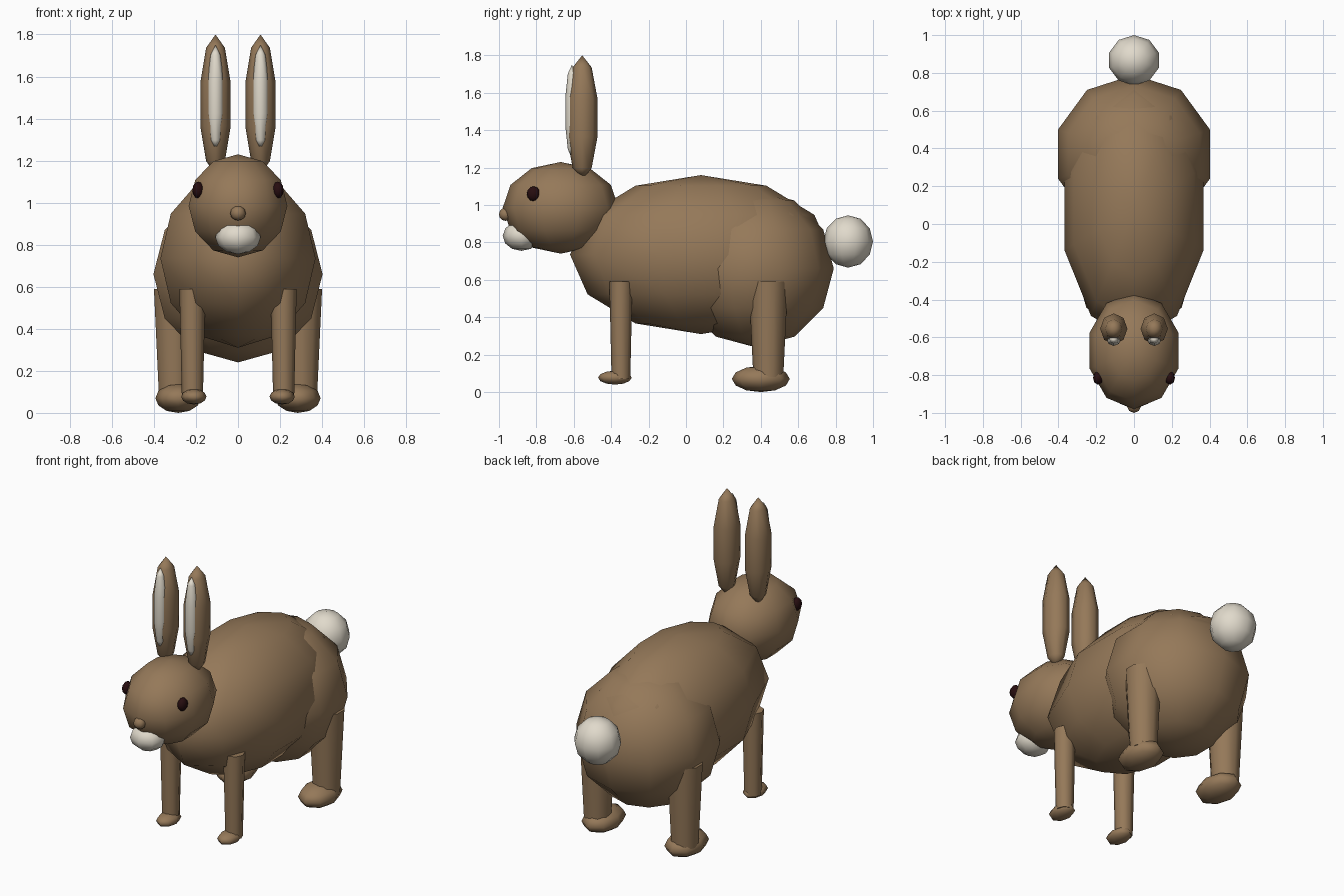
import bpy
import bmesh
from mathutils import Matrix, Vector

cube = bpy.data.objects.get("Cube")
if cube:
    bpy.data.objects.remove(cube, do_unlink=True)


def material(name, rgb):
    mat = bpy.data.materials.new(name)
    mat.use_nodes = True
    mat.diffuse_color = (*rgb, 1)
    shader = mat.node_tree.nodes["Principled BSDF"]
    shader.inputs["Base Color"].default_value = (*rgb, 1)
    shader.inputs["Roughness"].default_value = 0.9
    return mat


FUR = material("brown fur", (0.30, 0.19, 0.10))
CREAM = material("cream fur", (0.75, 0.70, 0.60))
DARK = material("dark eye", (0.02, 0.004, 0.005))


def finish(name, bm, mat):
    """Turn a bmesh into an object with smooth sides and flat caps."""
    for face in bm.faces:
        face.smooth = len(face.verts) <= 4
    mesh = bpy.data.meshes.new(name)
    bm.to_mesh(mesh)
    bm.free()
    mesh.materials.append(mat)
    obj = bpy.data.objects.new(name, mesh)
    bpy.context.collection.objects.link(obj)
    return obj


def ball(name, centre, radii, mat, sides=10, rings=6):
    """Low-poly ellipsoid with its poles on the z axis."""
    bm = bmesh.new()
    place = Matrix.Translation(centre) @ Matrix.Diagonal((*radii, 1))
    bmesh.ops.create_uvsphere(bm, u_segments=sides, v_segments=rings,
                              radius=1, matrix=place)
    return finish(name, bm, mat)


def leg(name, bottom, top, r_bottom, r_top, sides=10):
    """Tapered upright leg between two points."""
    bm = bmesh.new()
    bottom, top = Vector(bottom), Vector(top)
    bmesh.ops.create_cone(bm, cap_ends=True, segments=sides,
                          radius1=r_bottom, radius2=r_top,
                          depth=top.z - bottom.z,
                          matrix=Matrix.Translation((bottom + top) / 2))
    return finish(name, bm, FUR)


# Trunk, haunches and tail
ball("body", (0, 0.08, 0.735), (0.388, 0.70, 0.425), FUR)
ball("haunches", (0, 0.37, 0.66), (0.423, 0.42, 0.42), FUR)
ball("tail", (0, 0.867, 0.805), (0.138, 0.133, 0.14), CREAM)

# Head, nose and muzzle
ball("head", (0, -0.67, 0.985), (0.247, 0.31, 0.245), FUR)
ball("nose", (0, -0.965, 0.95), (0.037, 0.035, 0.035), FUR, 8)
ball("muzzle", (0, -0.88, 0.835), (0.108, 0.10, 0.08), CREAM, 8)

# Paired parts
for side, s in (("left", 1), ("right", -1)):
    ball(side + "_eye", (s * 0.19, -0.815, 1.06),
         (0.027, 0.036, 0.04), DARK, 8)
    ball(side + "_ear", (s * 0.107, -0.555, 1.467),
         (0.076, 0.086, 0.333), FUR, 8, 5)
    ball(side + "_inner_ear", (s * 0.107, -0.61, 1.5),
         (0.04, 0.037, 0.25), CREAM, 8, 5)
    leg(side + "_front_leg", (s * 0.217, -0.348, 0.07),
        (s * 0.217, -0.348, 0.59), 0.05, 0.062, 8)
    ball(side + "_front_foot", (s * 0.21, -0.38, 0.077),
         (0.06, 0.09, 0.037), FUR, 8)
    leg(side + "_hind_leg", (s * 0.3, 0.44, 0.08),
        (s * 0.3, 0.44, 0.59), 0.08, 0.105)
    ball(side + "_hind_foot", (s * 0.285, 0.40, 0.07),
         (0.108, 0.155, 0.07), FUR, 8)
